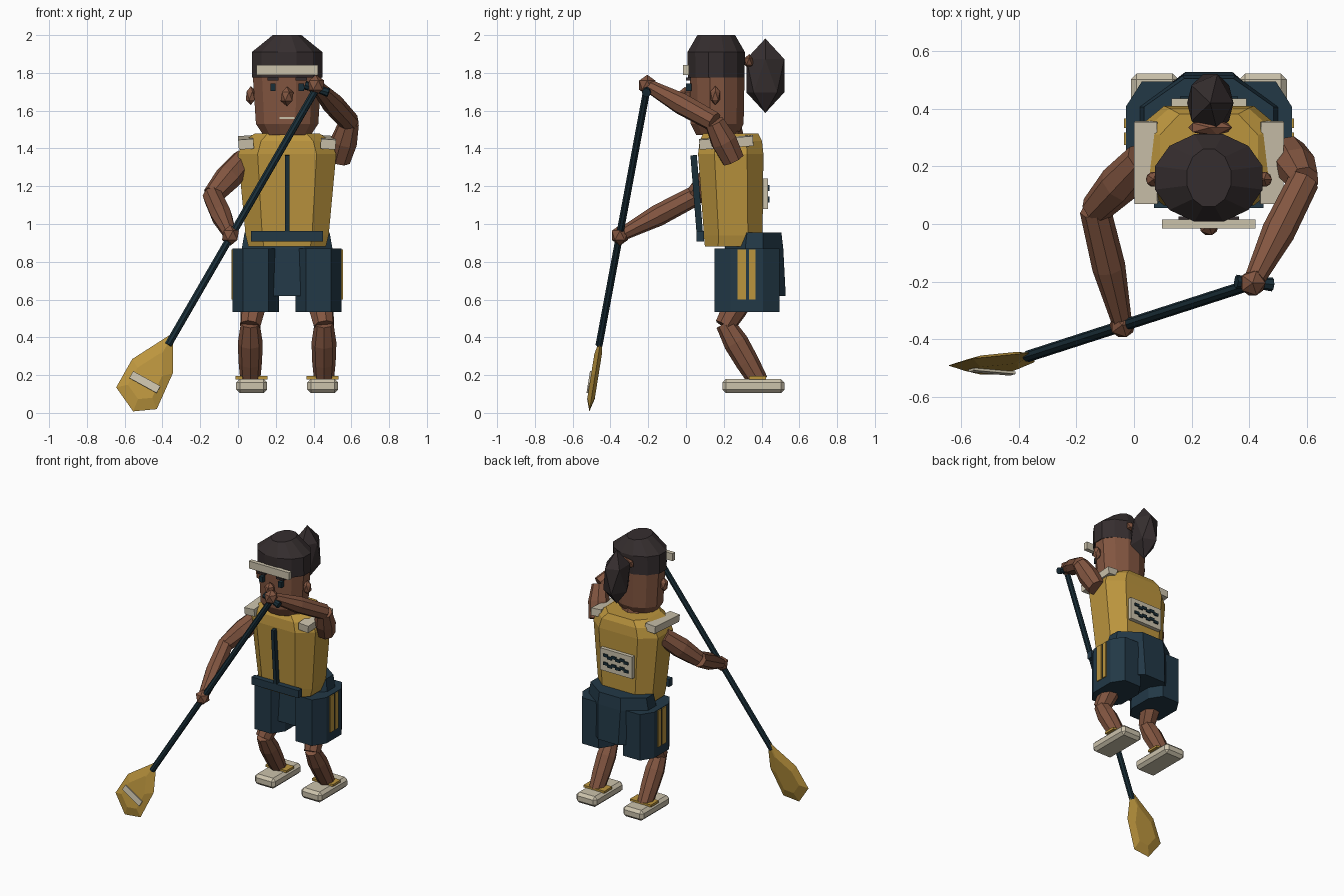
import bpy, bmesh, math
from mathutils import Vector, Matrix

if "Cube" in bpy.data.objects:
    bpy.data.objects.remove(bpy.data.objects["Cube"])

CX = 0.26  # body centre line


def mat(name, rgb):
    m = bpy.data.materials.new(name)
    m.diffuse_color = (*rgb, 1)
    m.use_nodes = True
    m.node_tree.nodes["Principled BSDF"].inputs["Base Color"].default_value = m.diffuse_color
    return m


HAIR = mat("dark_hair", (0.036, 0.027, 0.028))
SKIN = mat("brown_skin", (0.225, 0.092, 0.052))
MUSTARD = mat("mustard", (0.50, 0.30, 0.048))
NAVY = mat("navy", (0.016, 0.040, 0.062))
INK = mat("deep_navy", (0.010, 0.028, 0.040))
CREAM = mat("cream", (0.60, 0.54, 0.41))


def finish(name, bm, material):
    bmesh.ops.recalc_face_normals(bm, faces=bm.faces)
    me = bpy.data.meshes.new(name)
    bm.to_mesh(me)
    bm.free()
    me.materials.append(material)
    ob = bpy.data.objects.new(name, me)
    bpy.context.collection.objects.link(ob)
    return ob


def loft(name, rings, material):
    """Skin a list of equal-length point rings and cap both ends."""
    bm = bmesh.new()
    vs = [[bm.verts.new(p) for p in ring] for ring in rings]
    n = len(rings[0])
    for a, b in zip(vs, vs[1:]):
        for i in range(n):
            j = (i + 1) % n
            bm.faces.new((a[i], a[j], b[j], b[i]))
    bm.faces.new(vs[0])
    bm.faces.new(vs[-1])
    return finish(name, bm, material)


def oct_ring(cx, cy, z, hx, hy, fx=0.6, fy=0.5):
    """Box section with cut corners; fx and fy are the flat fractions."""
    a, b = hx * fx, hy * fy
    pts = [(a, -hy), (hx, -b), (hx, b), (a, hy), (-a, hy), (-hx, b), (-hx, -b), (-a, -hy)]
    return [(cx + x, cy + y, z) for x, y in pts]


def oval_ring(cx, cy, z, rx, ry, n=12):
    k = 1 / math.cos(math.pi / n)
    return [(cx + rx * k * math.cos(t), cy + ry * k * math.sin(t), z)
            for t in ((i + 0.5) * math.tau / n for i in range(n))]


def limb(name, p, q, radii, material, n=8):
    """Tapered tube from p to q through evenly spaced radii."""
    p, q = Vector(p), Vector(q)
    rot = (q - p).to_track_quat('Z', 'Y')
    rings = []
    for i, r in enumerate(radii):
        c = p.lerp(q, i / (len(radii) - 1))
        rings.append([c + rot @ Vector((r * math.cos(t), r * math.sin(t), 0))
                      for t in (math.tau * k / n for k in range(n))])
    return loft(name, rings, material)


def box(name, c, s, material, rot=(0, 0, 0), bevel=0):
    bm = bmesh.new()
    bmesh.ops.create_cube(bm, size=1)
    bmesh.ops.scale(bm, vec=s, verts=bm.verts)
    if bevel:
        bmesh.ops.bevel(bm, geom=bm.edges[:], offset=bevel, segments=1, affect='EDGES')
    ob = finish(name, bm, material)
    ob.location, ob.rotation_euler = c, rot
    return ob


def ball(name, c, r, material):
    bm = bmesh.new()
    bmesh.ops.create_icosphere(bm, subdivisions=1, radius=1)
    bmesh.ops.scale(bm, vec=r, verts=bm.verts)
    ob = finish(name, bm, material)
    ob.location = c
    return ob


# Head, neck and hair
loft("head", [oval_ring(CX, 0.165, z, rx, ry) for z, rx, ry in
              [(1.47, 0.125, 0.11), (1.53, 0.165, 0.14), (1.79, 0.182, 0.145)]], SKIN)
loft("hair_cap", [oval_ring(CX, 0.16, z, rx, ry) for z, rx, ry in
                  [(1.775, 0.187, 0.15), (1.91, 0.187, 0.152), (2.0, 0.076, 0.10)]], HAIR)
limb("neck", (CX, 0.22, 1.42), (CX, 0.20, 1.52), (0.095, 0.09), SKIN)
ball("ponytail", (0.265, 0.42, 1.785), (0.09, 0.118, 0.197), HAIR)
ball("hair_tie", (0.265, 0.335, 1.86), (0.085, 0.03, 0.04), SKIN)
box("visor_band", (CX, 0.0, 1.815), (0.325, 0.03, 0.054), CREAM)

# Face
ball("nose", (CX, -0.005, 1.675), (0.038, 0.04, 0.052), SKIN)
box("mouth", (CX, 0.022, 1.562), (0.08, 0.009, 0.01), CREAM)
for s in (-1, 1):
    box("eye", (CX + s * 0.075, 0.015, 1.725), (0.028, 0.03, 0.04), INK)
    box("brow", (CX + s * 0.075, 0.013, 1.768), (0.06, 0.025, 0.014), HAIR)
    ball("ear", (CX + s * 0.192, 0.155, 1.68), (0.03, 0.03, 0.05), SKIN)

# Torso vest
loft("vest", [oct_ring(CX, cy, z, hx, hy) for cy, z, hx, hy in
              [(0.24, 0.88, 0.205, 0.14), (0.25, 0.94, 0.22, 0.155),
               (0.237, 1.37, 0.26, 0.173), (0.237, 1.44, 0.23, 0.165),
               (0.237, 1.48, 0.17, 0.145)]], MUSTARD)
box("front_zip", (CX, 0.058, 1.14), (0.024, 0.034, 0.45), INK, (math.radians(4.5), 0, 0))
box("belt", (CX, 0.075, 0.935), (0.38, 0.04, 0.055), NAVY)
for s in (-1, 1):
    box("shoulder_pad", (CX + s * 0.218, 0.213, 1.432), (0.08, 0.285, 0.052), CREAM,
        (math.radians(4), s * math.radians(4), 0))

# Back panel with wave pattern
box("back_panel", (CX, 0.42, 1.16), (0.26, 0.03, 0.16), CREAM)
for z in (1.19, 1.13):
    for i in range(6):
        box("wave_piece", (CX - 0.0825 + i * 0.033, 0.438, z + (0.006 if i % 2 else -0.006)),
            (0.036, 0.009, 0.02), INK)

# Shorts
loft("shorts_hips", [oct_ring(CX, cy, z, hx, hy, 0.38, 0.3) for cy, z, hx, hy in
                     [(0.36, 0.62, 0.215, 0.168), (0.36, 0.87, 0.24, 0.155),
                      (0.365, 0.955, 0.225, 0.14)]], NAVY)
for s in (-1, 1):
    cx = CX + s * 0.166
    loft("shorts_leg", [oct_ring(cx, 0.322, z, hx, 0.172, 0.55, 0.5) for z, hx in
                        [(0.535, 0.122), (0.87, 0.122)]], NAVY)
    for y, w in ((0.296, 0.045), (0.35, 0.034)):
        box("side_stripe", (cx + s * 0.122, y, 0.733), (0.014, w, 0.265), MUSTARD)

# Legs and shoes
for s in (-1, 1):
    x = CX + s * 0.195
    limb("thigh", (CX + s * 0.165, 0.31, 0.64), (x, 0.205, 0.46), (0.07, 0.068, 0.056), SKIN)
    limb("shin", (x, 0.205, 0.475), (x, 0.385, 0.165), (0.05, 0.066, 0.062, 0.052), SKIN)
    box("shoe", (CX + s * 0.188, 0.357, 0.142), (0.165, 0.33, 0.076), CREAM, bevel=0.02)
    box("shoe_collar", (CX + s * 0.188, 0.378, 0.186), (0.17, 0.09, 0.016), MUSTARD)

# Arms: shoulder, elbow, hand
LOW_HAND, HIGH_HAND = (-0.04, -0.35, 0.94), (0.412, -0.205, 1.735)
for shoulder, elbow, hand in (((0.03, 0.225, 1.34), (-0.135, 0.05, 1.15), LOW_HAND),
                              ((0.535, 0.25, 1.34), (0.59, 0.15, 1.54), HIGH_HAND)):
    limb("upper_arm", shoulder, elbow, (0.062, 0.072, 0.054), SKIN)
    limb("forearm", elbow, hand, (0.054, 0.058, 0.034), SKIN)
    ball("hand", hand, (0.05, 0.05, 0.055), SKIN)

# Paddle shaft and grip
limb("paddle_shaft", (0.42, -0.205, 1.725), (-0.37, -0.46, 0.36), (0.02, 0.02), INK)
limb("paddle_grip", (0.355, -0.2, 1.735), (0.48, -0.21, 1.695), (0.024, 0.018, 0.024), INK)

# Paddle blade: outline in a tilted plane, with a smaller raised ring each side
outline = [(-0.345, 0.41), (-0.345, 0.21), (-0.43, 0.02), (-0.555, 0.008),
           (-0.645, 0.135), (-0.56, 0.285), (-0.365, 0.41)]


def blade_ring(k, off):
    mx, mz = -0.49, 0.17
    return [(mx + (x - mx) * k, -0.513 + 0.16 * (mz + (z - mz) * k) + off, mz + (z - mz) * k)
            for x, z in outline]


loft("paddle_blade", [blade_ring(0.6, -0.022), blade_ring(1, 0), blade_ring(0.6, 0.018)], MUSTARD)

# Pale stripe laid on the blade front
stripe = box("blade_stripe", (-0.493, -0.513, 0.163), (0.165, 0.009, 0.042), CREAM)
stripe.matrix_world = (Matrix.Translation((-0.493, -0.513, 0.163))
                       @ Matrix.Rotation(-math.atan(0.16), 4, 'X')
                       @ Matrix.Rotation(math.radians(29), 4, 'Y'))
